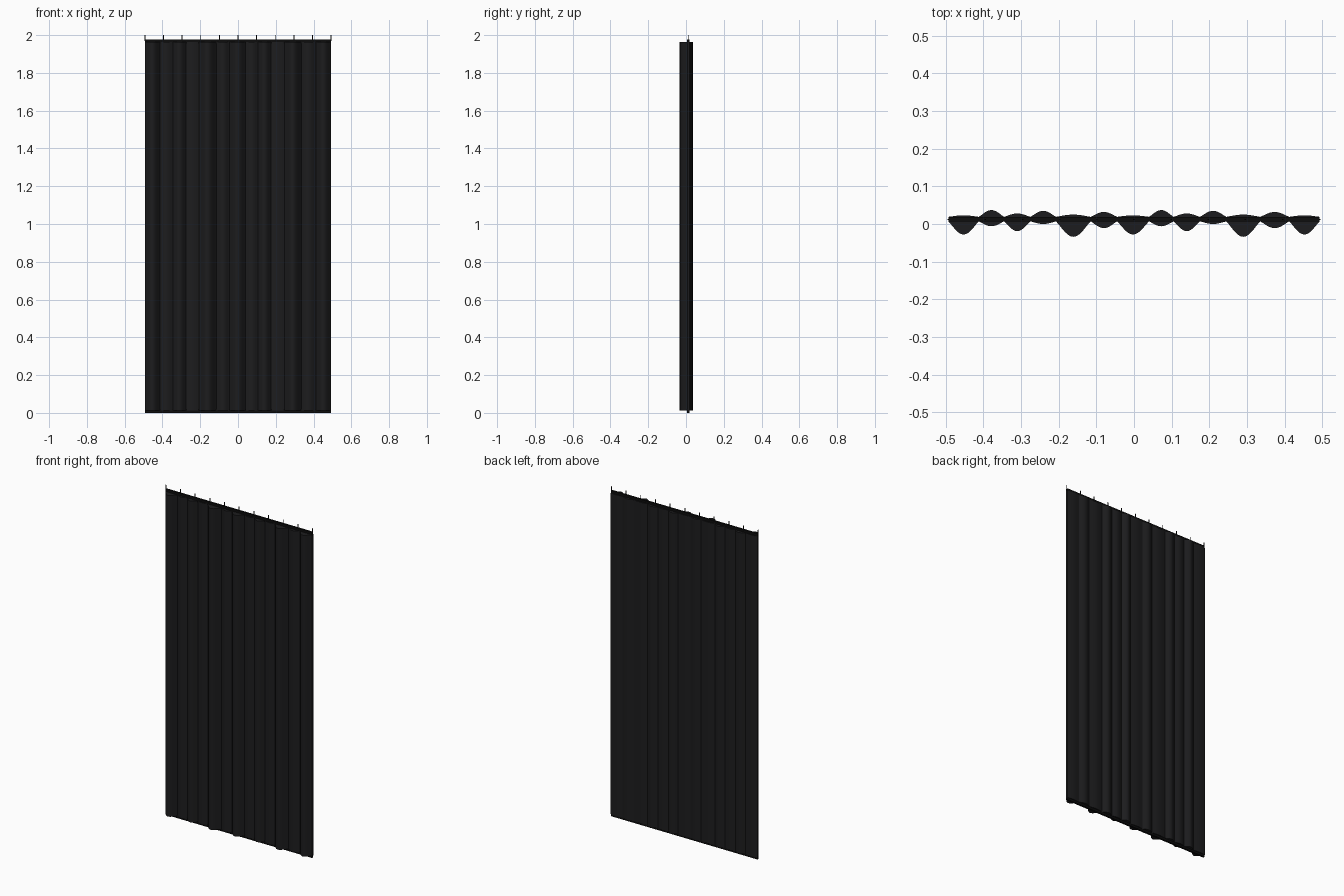
import bpy, bmesh, math

if "Cube" in bpy.data.objects:
    bpy.data.objects.remove(bpy.data.objects["Cube"])

def mat(name, c):
    m = bpy.data.materials.new(name)
    m.diffuse_color = (*c, 1)
    m.use_nodes = True
    m.node_tree.nodes["Principled BSDF"].inputs["Base Color"].default_value = m.diffuse_color
    return m

CLOTH = mat("black_cloth", (0.012, 0.012, 0.013))
TRIM = mat("black_trim", (0.004, 0.004, 0.004))

def finish(bm, name, material):
    bmesh.ops.recalc_face_normals(bm, faces=bm.faces)
    me = bpy.data.meshes.new(name)
    bm.to_mesh(me)
    bm.free()
    me.materials.append(material)
    ob = bpy.data.objects.new(name, me)
    bpy.context.collection.objects.link(ob)
    return ob

def box(name, x, y, z, material):
    bm = bmesh.new()
    bmesh.ops.create_cube(bm, size=1)
    for v in bm.verts:
        v.co = [a + (c + 0.5) * (b - a) for c, (a, b) in zip(v.co, (x, y, z))]
    return finish(bm, name, material)

# folds: one bulging vertical pleat between each pair of nodes
nodes = [-0.493, -0.412, -0.345, -0.275, -0.207, -0.115, -0.045,
         0.04, 0.105, 0.175, 0.245, 0.335, 0.412, 0.493]
front = [-0.028, -0.006, -0.019, 0.0, -0.034, -0.011]
back = [0.023, 0.037, 0.028, 0.035, 0.025, 0.032]
Y0, Y1, SEG = 0.007, 0.019, 12
Z0, Z1 = 0.012, 1.963

bm = bmesh.new()
for i, (a, b) in enumerate(zip(nodes, nodes[1:])):
    f, k = front[i % 6], back[i % 6]
    ts = [j / SEG for j in range(SEG + 1)]
    bell = lambda t: math.sin(math.pi * t) ** 1.15 if 0 < t < 1 else 0
    outline = [(a + (b - a) * t, Y0 + (f - Y0) * bell(t)) for t in ts]
    outline += [(a + (b - a) * t, Y1 + (k - Y1) * bell(t)) for t in reversed(ts)]
    face = bm.faces.new([bm.verts.new((x, y, Z0)) for x, y in outline])
    ext = bmesh.ops.extrude_face_region(bm, geom=[face], use_keep_orig=True)
    for v in ext["geom"]:
        if isinstance(v, bmesh.types.BMVert):
            v.co.z = Z1
folds = finish(bm, "curtain_folds", CLOTH)
bpy.context.view_layer.objects.active = folds
folds.select_set(True)
bpy.ops.object.shade_smooth_by_angle(angle=math.radians(30))

# flat hems above and below the folds
box("top_hem", (-0.493, 0.493), (0.006, 0.018), (1.955, 1.977), TRIM)
box("bottom_hem", (-0.493, 0.493), (0.006, 0.018), (0, 0.02), TRIM)

# thin hanging tabs along the top edge
for i in range(11):
    x = -0.493 + 0.0986 * i
    box("hanging_tab", (x - 0.002, x + 0.002), (0.010, 0.013), (1.97, 2.0), TRIM)
